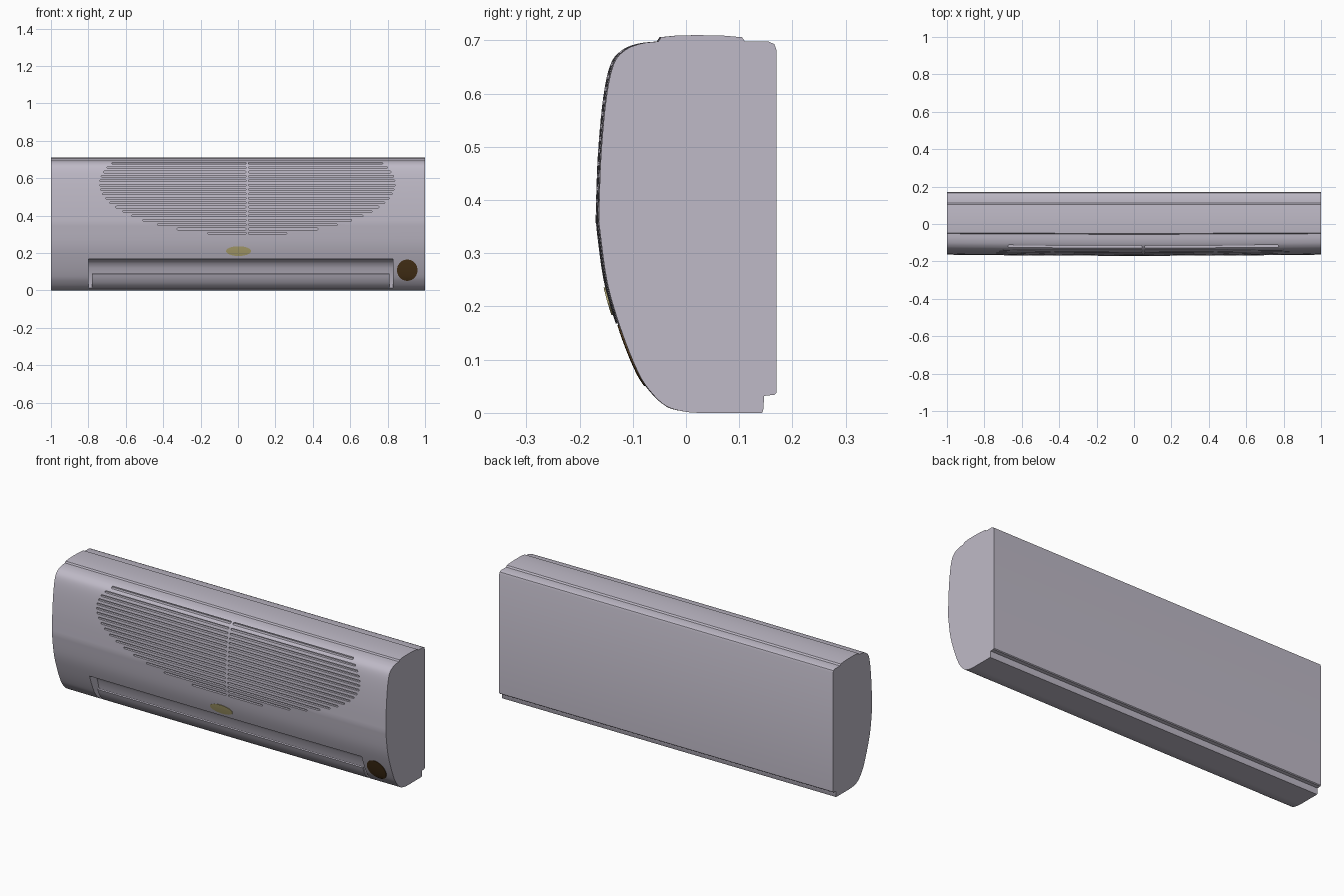
import bpy, bmesh, math
from mathutils import Vector

cube = bpy.data.objects.get("Cube")
if cube:
    bpy.data.objects.remove(cube)


def material(name, color):
    m = bpy.data.materials.new(name)
    m.use_nodes = True
    m.diffuse_color = (*color, 1)
    m.node_tree.nodes["Principled BSDF"].inputs["Base Color"].default_value = (*color, 1)
    return m


GREY = material("pale grey plastic", (0.52, 0.49, 0.57))
GOLD = material("dull gold", (0.45, 0.39, 0.17))
BROWN = material("dark brown", (0.08, 0.04, 0.011))


def make_object(name, bm, mat):
    bmesh.ops.recalc_face_normals(bm, faces=bm.faces)
    mesh = bpy.data.meshes.new(name)
    bm.to_mesh(mesh)
    bm.free()
    mesh.materials.append(mat)
    ob = bpy.data.objects.new(name, mesh)
    bpy.context.collection.objects.link(ob)
    return ob


def smooth_path(pts, steps=5):
    """Catmull-Rom samples through the given points."""
    p = [Vector(q) for q in [pts[0], *pts, pts[-1]]]
    out = []
    for a, b, c, d in zip(p, p[1:], p[2:], p[3:]):
        for i in range(steps):
            t = i / steps
            out.append(0.5 * (2 * b + (c - a) * t + (2 * a - 5 * b + 4 * c - d) * t * t
                              + (3 * b - a - 3 * c + d) * t ** 3))
    return out + [p[-1]]


def crown(x, y):
    """The front bows out slightly towards the middle."""
    return y + 0.006 * x * x * min(1, max(0, -y / 0.1))


def loft(bm, profile, xs, bend=lambda x, y: y):
    """Sweep a closed (y, z) profile along the x stations."""
    rings = [[bm.verts.new((x, bend(x, y), z)) for y, z in profile] for x in xs]
    n = len(profile)
    for a, b in zip(rings, rings[1:]):
        for i in range(n):
            j = (i + 1) % n
            bm.faces.new((a[i], a[j], b[j], b[i]))
    bm.faces.new(rings[0])
    bm.faces.new(rings[-1][::-1])


def smooth(ob):
    bpy.ops.object.select_all(action="DESELECT")
    ob.select_set(True)
    bpy.context.view_layer.objects.active = ob
    bpy.ops.object.shade_smooth_by_angle(angle=math.radians(30))


def cut(ob, cutter):
    mod = ob.modifiers.new("cut", "BOOLEAN")
    mod.operation, mod.solver, mod.object = "DIFFERENCE", "EXACT", cutter
    bpy.ops.object.select_all(action="DESELECT")
    bpy.context.view_layer.objects.active = ob
    ob.select_set(True)
    bpy.ops.object.modifier_apply(modifier=mod.name)
    bpy.data.objects.remove(cutter)


# Curved front, from the top strip down to the underside
front = smooth_path([(-0.055, 0.698), (-0.09, 0.694), (-0.12, 0.682), (-0.142, 0.655),
                     (-0.156, 0.59), (-0.166, 0.48), (-0.17, 0.36)])
front += smooth_path([(-0.17, 0.36), (-0.155, 0.25), (-0.131, 0.165), (-0.1, 0.085),
                      (-0.075, 0.045), (-0.04, 0.013), (0.0, 0.002), (0.03, 0.0)])[1:]


def front_y(x, z):
    for a, b in zip(front, front[1:]):
        if b.y <= z <= a.y:
            return crown(x, a.x + (b.x - a.x) * (a.y - z) / max(a.y - b.y, 1e-6))
    return 0


# Housing: top strip, front, bottom step and rounded back edge
back = [(0.143, 0.0), (0.145, 0.004), (0.147, 0.032), (0.166, 0.034), (0.17, 0.038),
        (0.17, 0.682), (0.166, 0.693), (0.155, 0.698), (0.111, 0.698), (0.105, 0.706),
        (0.07, 0.709), (0.02, 0.71), (-0.02, 0.709), (-0.05, 0.706)]
bm = bmesh.new()
loft(bm, [tuple(p) for p in front] + back, [i / 8 - 1 for i in range(17)], crown)
housing = make_object("housing", bm, GREY)

# Air outlet recess, open to the front and underside
recess = [(-0.3, -0.1), (-0.3, 0.168), (-0.115, 0.168), (-0.09, 0.16), (-0.072, 0.145),
          (-0.06, 0.12), (-0.05, 0.085), (-0.04, 0.04), (-0.03, -0.1)]
bm = bmesh.new()
loft(bm, recess, [-0.8, 0.83])
cut(housing, make_object("outlet_cutter", bm, GREY))

# Grille slots in an oval field, split by a narrow centre rib
MIDDLE, ROWS, HALF = 0.05, 17, 0.0045
bm = bmesh.new()
for row in range(ROWS):
    z = 0.305 + row * 0.375 / (ROWS - 1)
    reach = 0.79 * math.sqrt(1 - ((z - 0.57) / 0.275) ** 2)
    for side in (-1, 1):
        ends = (MIDDLE + side * 0.006, MIDDLE + side * reach)
        x0, x1 = min(ends), max(ends)
        outline = []
        for k in range(5):
            a = math.pi / 2 - k * math.pi / 4
            outline.append((x1 - HALF + HALF * math.cos(a), z + HALF * math.sin(a)))
        for k in range(5):
            a = -math.pi / 2 - k * math.pi / 4
            outline.append((x0 + HALF + HALF * math.cos(a), z + HALF * math.sin(a)))
        deep = front_y(0, z) + 0.014
        near = [bm.verts.new((x, -0.2, h)) for x, h in outline]
        far = [bm.verts.new((x, deep, h)) for x, h in outline]
        bm.faces.new(near)
        bm.faces.new(far[::-1])
        for i in range(len(near)):
            j = (i + 1) % len(near)
            bm.faces.new((near[i], far[i], far[j], near[j]))
cut(housing, make_object("slot_cutter", bm, GREY))
smooth(housing)

# Curved louvre closing the outlet
outer = smooth_path([(-0.09, 0.088), (-0.078, 0.06), (-0.06, 0.033), (-0.035, 0.012)], 4)
inner = [p + Vector((0.008, 0.003)) for p in reversed(outer)]
bm = bmesh.new()
loft(bm, [tuple(p) for p in outer + inner], [-0.78, 0.81])
smooth(make_object("outlet_louvre", bm, GREY))


def plate(name, cx, cz, rx, rz, mat, thick=0.003, sides=40, rings=5):
    """Thin oval plate that follows the curved front."""
    bm = bmesh.new()

    def vert(x, z, lift):
        return bm.verts.new((x, front_y(x, z) - lift, z))

    loops = []
    for r in range(1, rings + 1):
        loops.append([vert(cx + rx * r / rings * math.cos(math.tau * i / sides),
                           cz + rz * r / rings * math.sin(math.tau * i / sides), thick)
                      for i in range(sides)])
    loops.append([bm.verts.new(v.co + Vector((0, thick + 0.002, 0))) for v in loops[-1]])
    centre = vert(cx, cz, thick)
    for i in range(sides):
        j = (i + 1) % sides
        bm.faces.new((centre, loops[0][i], loops[0][j]))
        for a, b in zip(loops, loops[1:]):
            bm.faces.new((a[i], b[i], b[j], a[j]))
    ob = make_object(name, bm, mat)
    # Make sure the visible side faces forward
    if ob.data.polygons[0].normal.y > 0:
        ob.data.flip_normals()
    smooth(ob)


plate("oval_badge", 0.003, 0.21, 0.067, 0.026, GOLD)
plate("round_receiver", 0.905, 0.108, 0.055, 0.057, BROWN)
